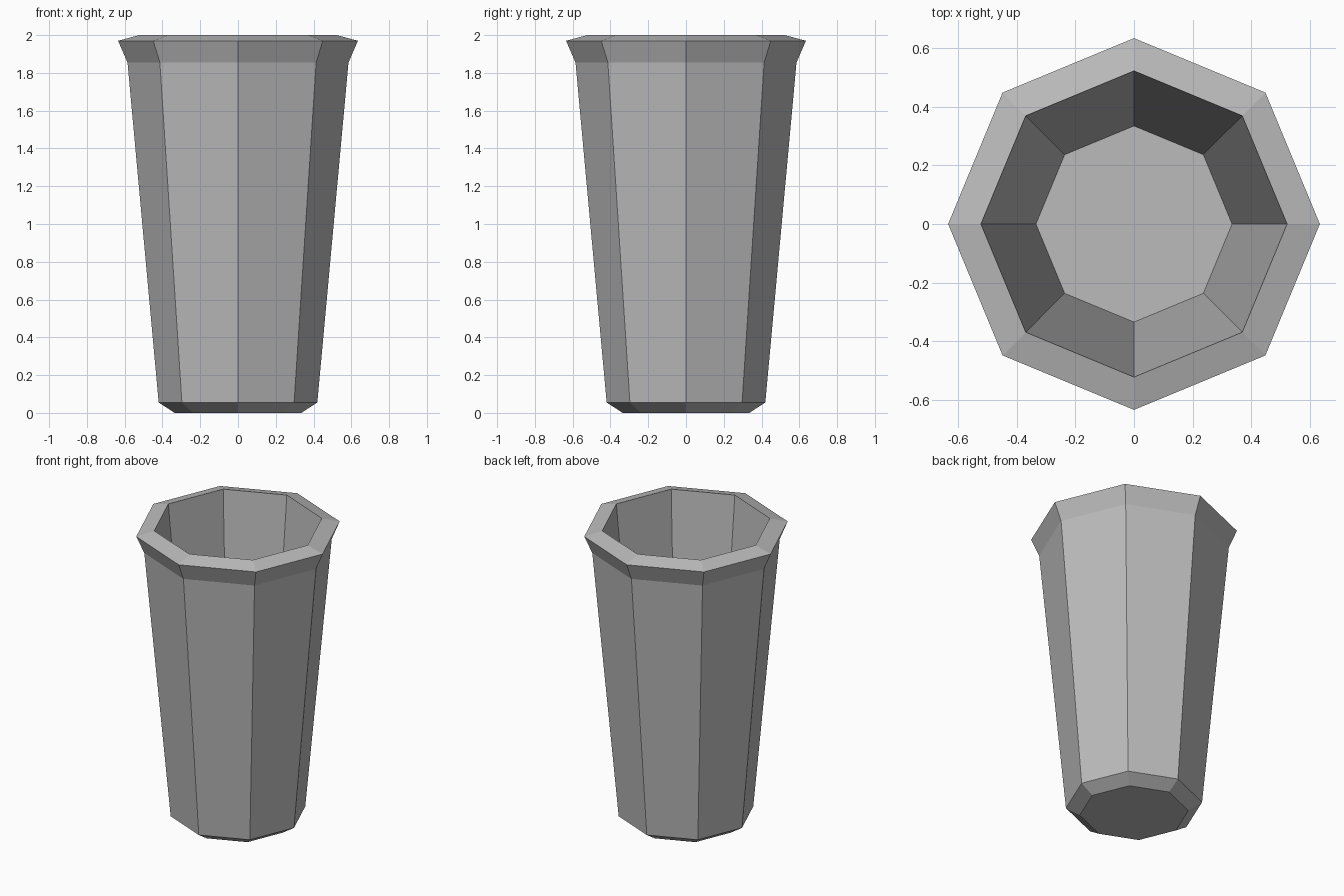
import bpy
import bmesh
from math import cos, sin, tau

cube = bpy.data.objects.get("Cube")
if cube:
    bpy.data.objects.remove(cube, do_unlink=True)

SIDES = 8


def flat_material(name, color):
    mat = bpy.data.materials.new(name)
    mat.use_nodes = True
    mat.diffuse_color = color
    mat.node_tree.nodes["Principled BSDF"].inputs["Base Color"].default_value = color
    return mat


def lathe(name, profile, mat):
    """Closed faceted solid: rings of the profile joined by quads, both ends capped."""
    bm = bmesh.new()
    rings = [[bm.verts.new((r * cos(tau * i / SIDES), r * sin(tau * i / SIDES), z))
              for i in range(SIDES)] for r, z in profile]
    for low, high in zip(rings, rings[1:]):
        for i in range(SIDES):
            j = (i + 1) % SIDES
            bm.faces.new((low[i], low[j], high[j], high[i]))
    bm.faces.new(rings[0][::-1])
    bm.faces.new(rings[-1])
    mesh = bpy.data.meshes.new(name)
    bm.to_mesh(mesh)
    bm.free()
    mesh.materials.append(mat)
    obj = bpy.data.objects.new(name, mesh)
    bpy.context.collection.objects.link(obj)
    return obj


# Octagonal cup: chamfered foot, tapered wall, flared lip, hollow inside, floor
grey = flat_material("plain grey", (0.5, 0.5, 0.5, 1))
lathe("cup", [
    (0.335, 0.0), (0.42, 0.055),
    (0.585, 1.855), (0.635, 1.97),
    (0.523, 2.0), (0.335, 0.055),
], grey)
